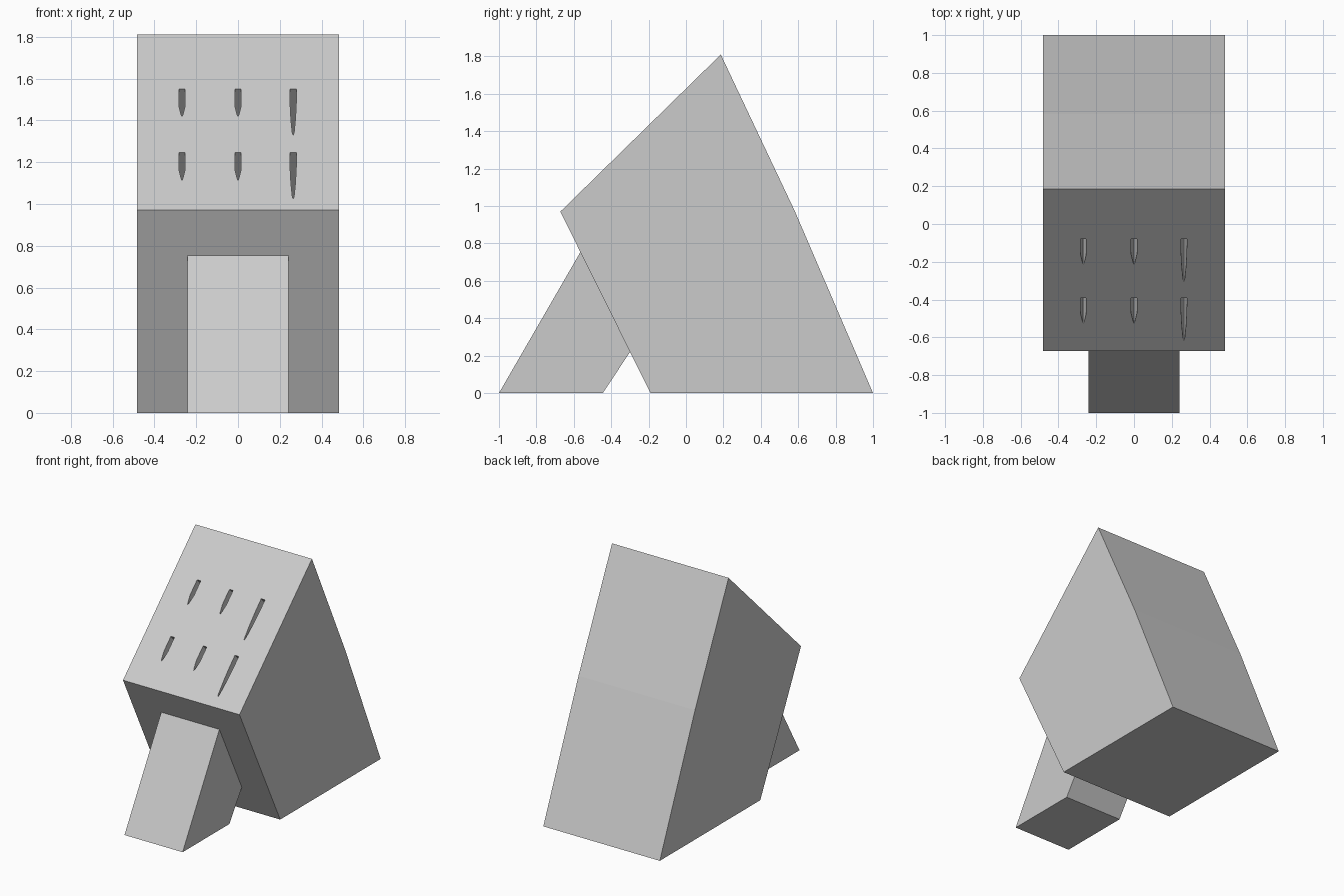
import bpy, bmesh
from mathutils import Vector

if "Cube" in bpy.data.objects:
    bpy.data.objects.remove(bpy.data.objects["Cube"])


def add_prism(bm, points, offset):
    """Closed prism: a planar outline swept by an offset vector."""
    face = bm.faces.new([bm.verts.new(p) for p in points])
    swept = bmesh.ops.extrude_face_region(bm, geom=[face], use_keep_orig=True)
    bmesh.ops.translate(bm, vec=offset, verts=[
        v for v in swept["geom"] if isinstance(v, bmesh.types.BMVert)])


def finish(bm, name):
    bmesh.ops.recalc_face_normals(bm, faces=bm.faces)
    mesh = bpy.data.meshes.new(name)
    bm.to_mesh(mesh)
    bm.free()
    obj = bpy.data.objects.new(name, mesh)
    bpy.context.collection.objects.link(obj)
    return obj


def side_profile(name, outline, half_width):
    bm = bmesh.new()
    add_prism(bm, [Vector((-half_width, y, z)) for y, z in outline],
              Vector((2 * half_width, 0, 0)))
    return finish(bm, name)


# Leaning block and its front prop
low, high = Vector((0, -0.672, 0.97)), Vector((0, 0.186, 1.81))
block = side_profile("block", [(-0.19, 0), (1, 0), (0.583, 0.97),
                               (high.y, high.z), (low.y, low.z)], 0.483)
side_profile("front_prop", [(-1, 0), (-0.445, 0), (-0.299, 0.22),
                            (-0.564, 0.755)], 0.241)

# Knife slots sunk square to the sloping face: (half width, fraction of length)
up = (high - low).normalized()
inward = Vector((0, up.z, -up.y))
SHORT = [(0.015, 0), (0.015, 0.62), (0.005, 0.93), (0.001, 1)]
LONG = [(0.016, 0), (0.015, 0.3), (0.011, 0.65), (0.005, 0.93), (0.001, 1)]
bm = bmesh.new()
for z_top in (1.55, 1.245):
    for x, drop, shape in ((-0.268, 0.13, SHORT), (0, 0.13, SHORT),
                           (0.264, 0.22, LONG)):
        start = low + up * ((z_top - low.z) / up.z)
        start.x = x
        length = drop / up.z
        half = [(w, -f * length) for w, f in shape]
        outline = half + [(-w, s) for w, s in reversed(half)]
        add_prism(bm, [start + Vector((w, 0, 0)) + up * s - inward * 0.05
                       for w, s in outline], inward * 0.55)
cutter = finish(bm, "slot_cutter")
cutter.hide_render = True

cut = block.modifiers.new("slots", "BOOLEAN")
cut.operation = "DIFFERENCE"
cut.solver = "EXACT"
cut.object = cutter
bpy.context.view_layer.objects.active = block
bpy.ops.object.modifier_apply(modifier=cut.name)
bpy.data.objects.remove(cutter)
